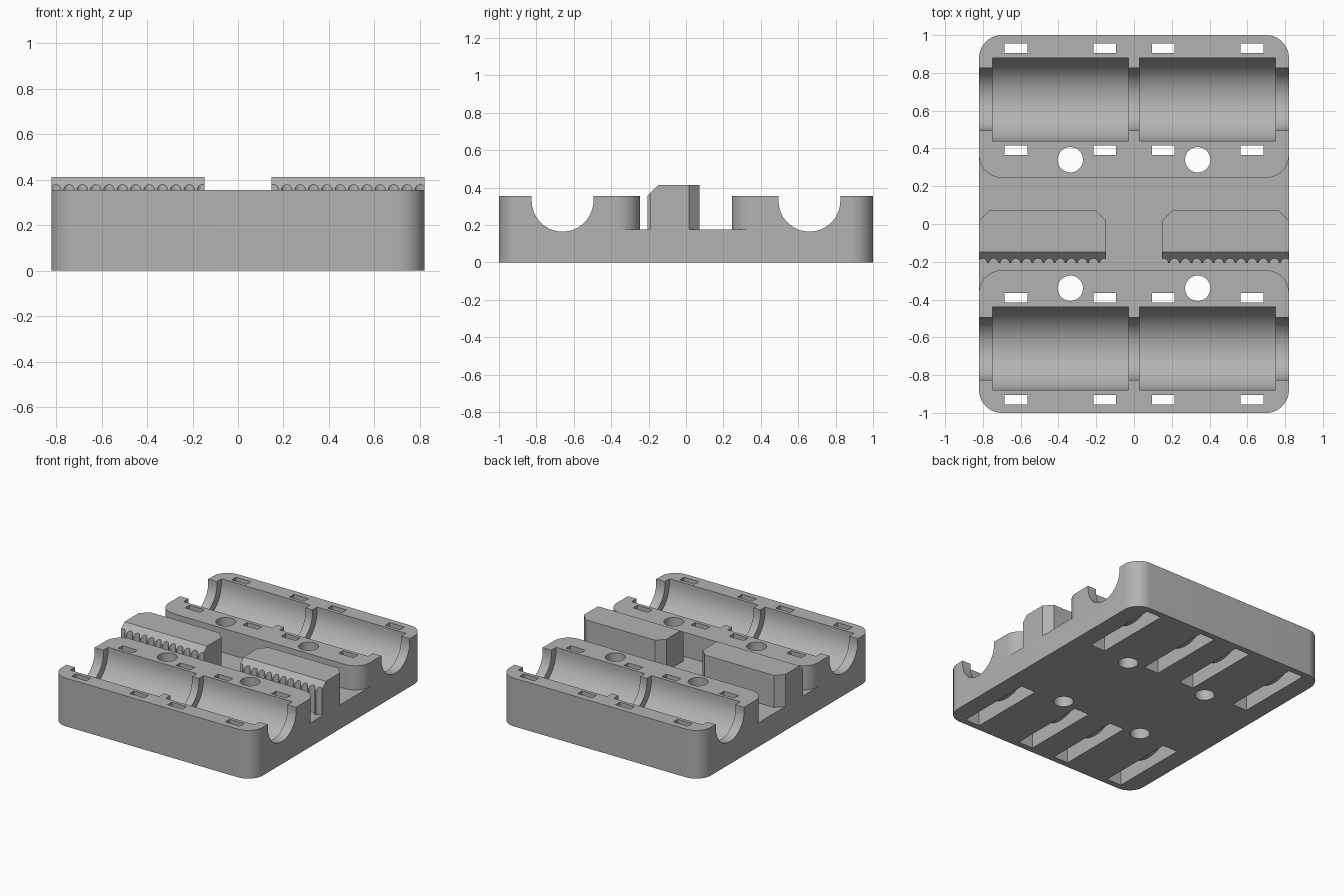
import bpy, bmesh
from math import sin, cos, pi, radians

if "Cube" in bpy.data.objects:
    bpy.data.objects.remove(bpy.data.objects["Cube"], do_unlink=True)

grey = bpy.data.materials.new("plain grey")
grey.use_nodes = True
colour = (0.45, 0.45, 0.45, 1)
grey.diffuse_color = colour
grey.node_tree.nodes["Principled BSDF"].inputs["Base Color"].default_value = colour

W, H, FLOOR = 0.82, 0.355, 0.177      # half width, height, channel floor
R = 0.12                              # vertical corner radius
AXIS_Y, AXIS_Z = 0.66, 0.33           # bearing axis


def arc(cx, cy, r, start, end, n=16):
    """Points on an arc, angles in degrees."""
    angles = [radians(start + (end - start) * i / n) for i in range(n + 1)]
    return [(cx + r * cos(a), cy + r * sin(a)) for a in angles]


def prism(name, points, low, high, axis="z"):
    """Extrude an outline along z (outline in xy) or x (outline in yz)."""
    place = (lambda u, v, w: (u, v, w)) if axis == "z" else (lambda u, v, w: (w, u, v))
    bm = bmesh.new()
    face = bm.faces.new([bm.verts.new(place(u, v, low)) for u, v in points])
    new = bmesh.ops.extrude_face_region(bm, geom=[face])["geom"]
    shift = place(0, 0, high - low)
    bmesh.ops.translate(bm, vec=shift, verts=[e for e in new if isinstance(e, bmesh.types.BMVert)])
    bmesh.ops.recalc_face_normals(bm, faces=bm.faces)
    mesh = bpy.data.meshes.new(name)
    bm.to_mesh(mesh)
    bm.free()
    ob = bpy.data.objects.new(name, mesh)
    bpy.context.collection.objects.link(ob)
    mesh.materials.append(grey)
    return ob


def activate(ob):
    bpy.ops.object.select_all(action="DESELECT")
    ob.select_set(True)
    bpy.context.view_layer.objects.active = ob


def cut(target, cutter):
    cutter.hide_render = True
    mod = target.modifiers.new("cut", "BOOLEAN")
    mod.operation, mod.solver, mod.object = "DIFFERENCE", "EXACT", cutter
    activate(target)
    bpy.ops.object.modifier_apply(modifier=mod.name)
    bpy.data.objects.remove(cutter, do_unlink=True)


def smooth(ob):
    activate(ob)
    bpy.ops.object.shade_smooth_by_angle(angle=radians(30))


# Carriage block with rounded corners
cx, cy = W - R, 1 - R
body = prism("carriage_body",
             arc(cx, cy, R, 0, 90) + arc(-cx, cy, R, 90, 180)
             + arc(-cx, -cy, R, 180, 270) + arc(cx, -cy, R, 270, 360), 0, H)

# Belt channel, flaring where the raised islands have rounded corners
edge = 0.245
quarter = arc(cx, edge + R, R, -90, 0) + [(W + 0.1, edge + R)]
channel = ([(x, y) for x, y in quarter] + [(x, -y) for x, y in reversed(quarter)]
           + [(-x, -y) for x, y in quarter] + [(-x, y) for x, y in reversed(quarter)])
cut(body, prism("channel_cutter", channel, FLOOR, 1))


def trough(y, r):
    """U-shaped groove outline, open at the top."""
    return [(y + r, 1)] + arc(y, AXIS_Z, r, 0, -180, 40) + [(y - r, 1)]


for side in (-1, 1):
    y = side * AXIS_Y
    # Rod groove and the two wider bearing seats
    cut(body, prism("rod_cutter", trough(y, 0.165), -1, 1, "x"))
    for s in (-1, 1):
        ends = sorted((s * 0.028, s * 0.75))
        cut(body, prism("bearing_cutter", trough(y, 0.22), *ends, "x"))
        # Bolt hole
        cut(body, prism("bolt_cutter", arc(s * 0.337, side * 0.34, 0.067, 0, 360, 40)[:-1], -1, 1))
        # Tie slots, passing under the bearing seat
        for x in (0.155, 0.625):
            outline = ([(y - 0.295, 1), (y - 0.295, -0.1), (y + 0.295, -0.1), (y + 0.295, 1)]
                       + trough(y, 0.245))
            cut(body, prism("tie_cutter", outline, s * x - 0.06, s * x + 0.06, "x"))
smooth(body)

# Toothed belt clamps
PITCH, INNER, FRONT, BACK, TOP = 0.0587, 0.148, -0.207, 0.072, 0.413
for name, s in (("left_belt_clamp", 1), ("right_belt_clamp", -1)):
    c = 0.055
    outline = [(INNER, FRONT), (W, FRONT), (W, BACK - c), (W - c, BACK),
               (INNER + c, BACK), (INNER, BACK - c)]
    clamp = prism(name, [(s * x, y) for x, y in outline], FLOOR, TOP)
    # Sloped front top edge
    cut(clamp, prism("slope_cutter", [(FRONT - 0.05, H - 0.05), (FRONT + 0.108, H + 0.108),
                                      (FRONT - 0.05, H + 0.108)], -1, 1, "x"))
    # Rounded notches for the belt teeth
    for i in range(12):
        x = INNER + 0.008 + i * PITCH
        notch = [(x + 0.024, FRONT - 0.05)] + arc(x, FRONT, 0.024, 0, 180, 10) + [(x - 0.024, FRONT - 0.05)]
        cut(clamp, prism("notch_cutter", [(s * u, v) for u, v in notch], 0, 1))
    smooth(clamp)
